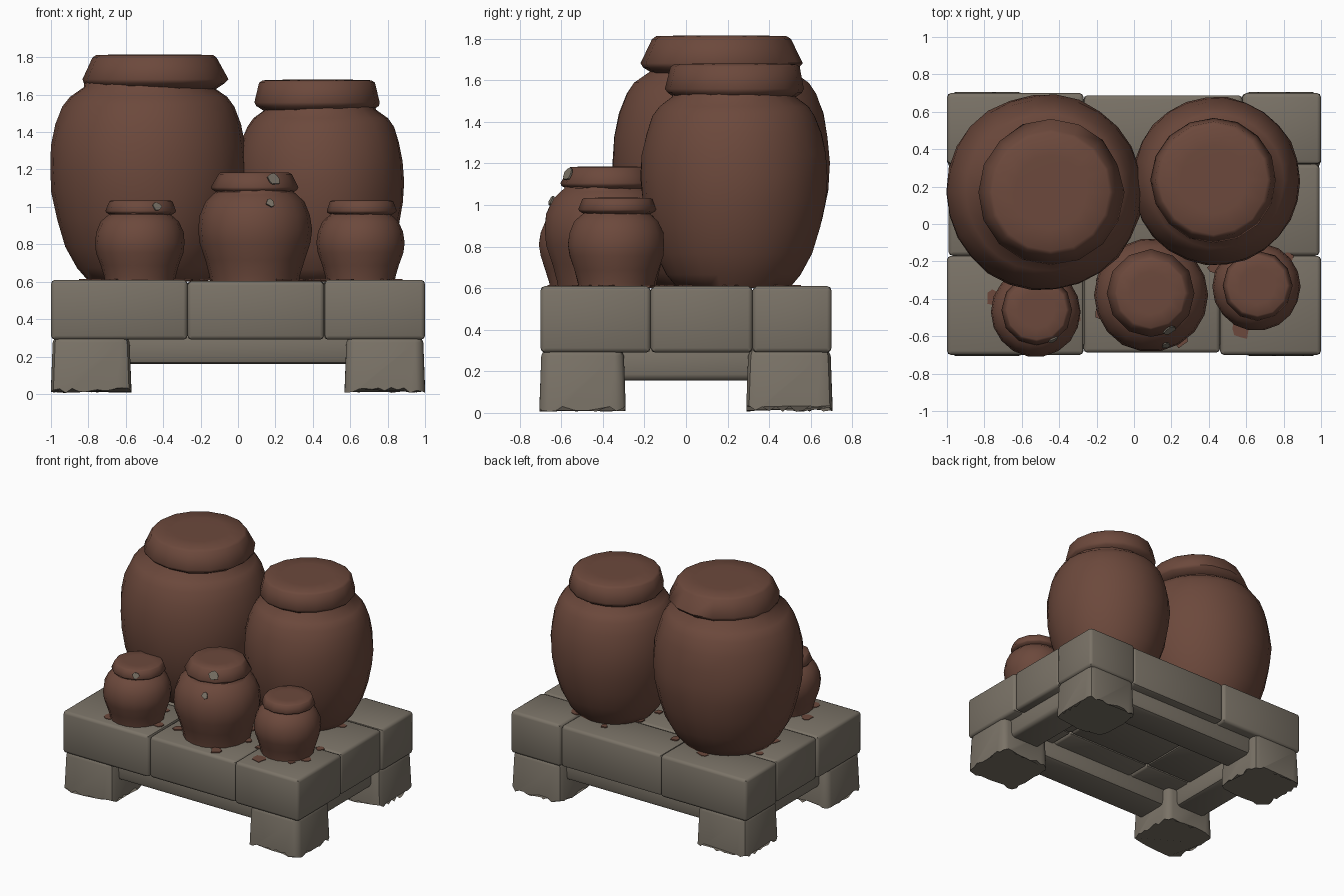
import bpy, bmesh, math, random
from mathutils import Vector, Matrix

random.seed(4)
if "Cube" in bpy.data.objects:
    bpy.data.objects.remove(bpy.data.objects["Cube"])


def material(name, rgb):
    m = bpy.data.materials.new(name)
    m.use_nodes = True
    m.diffuse_color = (*rgb, 1)
    bsdf = m.node_tree.nodes["Principled BSDF"]
    bsdf.inputs["Base Color"].default_value = (*rgb, 1)
    bsdf.inputs["Roughness"].default_value = 0.8
    return m


CLAY = material("brown clay", (0.15, 0.066, 0.045))
STONE = material("grey stone", (0.195, 0.17, 0.135))


def finish(name, bm, mat, angle=40):
    bmesh.ops.recalc_face_normals(bm, faces=bm.faces)
    mesh = bpy.data.meshes.new(name)
    bm.to_mesh(mesh)
    bm.free()
    mesh.materials.append(mat)
    ob = bpy.data.objects.new(name, mesh)
    bpy.context.scene.collection.objects.link(ob)
    bpy.ops.object.select_all(action='DESELECT')
    ob.select_set(True)
    bpy.context.view_layer.objects.active = ob
    bpy.ops.object.shade_smooth_by_angle(angle=math.radians(angle))
    return ob


def lathe(name, centre, profile, sides, wobble, angle):
    """Turn (radius, height) points into a closed, slightly hand-made solid."""
    bm = bmesh.new()
    rings = []
    for r, z in profile:
        ring = []
        for i in range(sides):
            a = math.tau * i / sides
            k = r * (1 + random.uniform(-wobble, wobble))
            ring.append(bm.verts.new((centre[0] + k * math.cos(a), centre[1] + k * math.sin(a), z)))
        rings.append(ring)
    for low, high in zip(rings, rings[1:]):
        for i in range(sides):
            j = (i + 1) % sides
            bm.faces.new((low[i], low[j], high[j], high[i]))
    bm.faces.new(rings[0])
    bm.faces.new(rings[-1])
    return finish(name, bm, CLAY, angle)


def stone(name, lo, hi, bevel=0.03, rough_base=False):
    """Bevelled stone block between two corners; feet get a ragged underside."""
    lo, hi = Vector(lo), Vector(hi)
    size, mid = hi - lo, (hi + lo) / 2
    bm = bmesh.new()
    bmesh.ops.create_cube(bm, size=1, matrix=Matrix.Translation(mid) @ Matrix.Diagonal((*size, 1)))
    if rough_base:
        # narrow the top, soften all edges but the bottom ones
        for v in bm.verts:
            if v.co.z > mid.z:
                v.co.x = mid.x + (v.co.x - mid.x) * 0.95
                v.co.y = mid.y + (v.co.y - mid.y) * 0.95
    base = [e for e in bm.edges if all(v.co.z < mid.z for v in e.verts)]
    edges = [e for e in bm.edges if not (rough_base and e in base)]
    bmesh.ops.bevel(bm, geom=edges, offset=bevel, segments=2, profile=0.5, affect='EDGES')
    if rough_base:
        low = [e for e in bm.edges if all(v.co.z < lo.z + 0.001 for v in e.verts)
               and e.calc_length() > 0.1]
        bmesh.ops.subdivide_edges(bm, edges=low, cuts=9, use_grid_fill=True)
        for v in bm.verts:
            if v.co.z < lo.z + 0.001:
                v.co.z += random.uniform(0, 0.03)
    return finish(name, bm, STONE, 45)


# Table top: rows of fitted blocks, corners a little prouder than the middles
TOP, UNDER = 0.61, 0.29
rows = [("front", -0.7, -0.17, (-1, -0.27, 0.46, 1)),
        ("middle", -0.17, 0.32, (-1, -0.27, 0.46, 1)),
        ("back", 0.32, 0.7, (-1, -0.27, 0.58, 1))]
for row, y0, y1, cuts in rows:
    for side, x0, x1 in zip(("right", "centre", "left"), cuts, cuts[1:]):
        inset = 0.012 if side == "centre" else 0
        fy0 = y0 + inset if row == "front" else y0
        fy1 = y1 - inset if row == "back" else y1
        fx0, fx1 = x0, x1
        if row == "middle":
            fx0 += 0.008 if side == "right" else 0
            fx1 -= 0.008 if side == "left" else 0
        stone(f"{row}_{side}_slab", (fx0, fy0, UNDER), (fx1, fy1, TOP - inset / 2), 0.022)
stone("slab_core", (-0.95, -0.65, 0.32), (0.95, 0.65, 0.592), 0.01)

# Feet and the rails between them
for sx, side in ((-1, "right"), (1, "left")):
    for sy, end in ((-1, "front"), (1, "back")):
        xs, ys = sorted((sx * 0.57, sx)), sorted((sy * 0.29, sy * 0.705))
        stone(f"{end}_{side}_foot", (xs[0], ys[0], 0.005), (xs[1], ys[1], 0.32), 0.045, True)
    xs = sorted((sx * 0.66, sx * 0.92))
    stone(f"{side}_rail", (xs[0], -0.4, 0.155), (xs[1], 0.4, 0.33), 0.03)
for sy, end in ((-1, "front"), (1, "back")):
    ys = sorted((sy * 0.36, sy * 0.62))
    stone(f"{end}_rail", (-0.7, ys[0], 0.16), (0.7, ys[1], 0.33), 0.03)

# Tall jars share one body curve, squat jars another: (radius share, height share)
TALL = [(0.60, 0), (0.72, 0.07), (0.84, 0.18), (0.93, 0.32), (0.985, 0.46), (1, 0.58),
        (0.985, 0.70), (0.94, 0.81), (0.87, 0.90), (0.80, 0.95), (0.66, 1), (0.64, 1.06)]
SQUAT = [(0.78, 0), (0.80, 0.08), (0.87, 0.24), (0.97, 0.43), (1, 0.58), (0.97, 0.74),
         (0.87, 0.89), (0.74, 0.97), (0.68, 1), (0.68, 1.08)]
# name, body centre, body radius, shoulder height, curve, lid centre, lid radius, lid top radius, lid top
jars = [
    ("large_jar", (-0.48, 0.17), 0.525, 1.64, TALL, (-0.445, 0.17), 0.39, 0.325, 1.815),
    ("medium_jar", (0.44, 0.23), 0.45, 1.52, TALL, (0.425, 0.235), 0.335, 0.30, 1.68),
    ("small_right_jar", (-0.525, -0.47), 0.24, 0.96, SQUAT, (-0.52, -0.46), 0.19, 0.165, 1.035),
    ("small_middle_jar", (0.09, -0.38), 0.305, 1.08, SQUAT, (0.09, -0.37), 0.235, 0.19, 1.185),
    ("small_left_jar", (0.655, -0.335), 0.235, 0.96, SQUAT, (0.66, -0.33), 0.187, 0.165, 1.035),
]
FLOOR = 0.60
for name, c, r, h, curve, lc, lr, lt, top in jars:
    big = curve is TALL
    body = [(r * a, FLOOR + (h - FLOOR) * b) for a, b in curve]
    lathe(name, c, body, 26 if big else 18, 0.008, 50)
    t = top - h
    lid = [(lr * 0.84, h - t * 0.06), (lr * 0.97, h + t * 0.12), (lr, h + t * 0.24),
           (lt * 1.03, top - t * 0.1), (lt * 0.97, top - t * 0.02), (lt * 0.6, top), (lt * 0.2, top)]
    lathe(name + "_lid", lc, lid, 16 if big else 12, 0.012, 60)


def patch(name, point, normal, radius, mat):
    """Thin irregular chip lying on a surface."""
    bm = bmesh.new()
    ring = []
    for i in range(9):
        a, k = math.tau * i / 9, radius * random.uniform(0.7, 1.15)
        ring.append(bm.verts.new((k * math.cos(a), k * math.sin(a), 0)))
    face = bm.faces.new(ring)
    out = bmesh.ops.extrude_face_region(bm, geom=[face])
    bmesh.ops.translate(bm, vec=(0, 0, 0.008), verts=[g for g in out["geom"] if isinstance(g, bmesh.types.BMVert)])
    bm.transform(Matrix.Translation(point) @ Vector(normal).to_track_quat('Z', 'Y').to_matrix().to_4x4())
    finish(name, bm, mat)


# Clay stains on the stone around each jar foot
for name, c, r, h, curve, *_ in jars:
    for i in range(7):
        a = math.tau * i / 7 + random.uniform(-0.3, 0.3)
        d = r * curve[0][0] + random.uniform(0, 0.07)
        x, y = c[0] + d * math.cos(a), c[1] + d * math.sin(a)
        if abs(x) < 0.93 and abs(y) < 0.64:
            patch(f"{name}_stain_{i + 1}", (x, y, TOP - 0.004), (0, 0, 1), random.uniform(0.025, 0.055), CLAY)

# Bare grey chips on two of the small jars
patch("middle_lid_chip", (0.19, -0.565, 1.145), (0.45, -0.8, 0.45), 0.036, STONE)
patch("middle_body_chip", (0.17, -0.645, 1.02), (0.25, -0.8, 0.45), 0.024, STONE)
patch("right_lid_chip", (-0.435, -0.618, 1.0), (0.45, -0.85, 0.35), 0.025, STONE)
